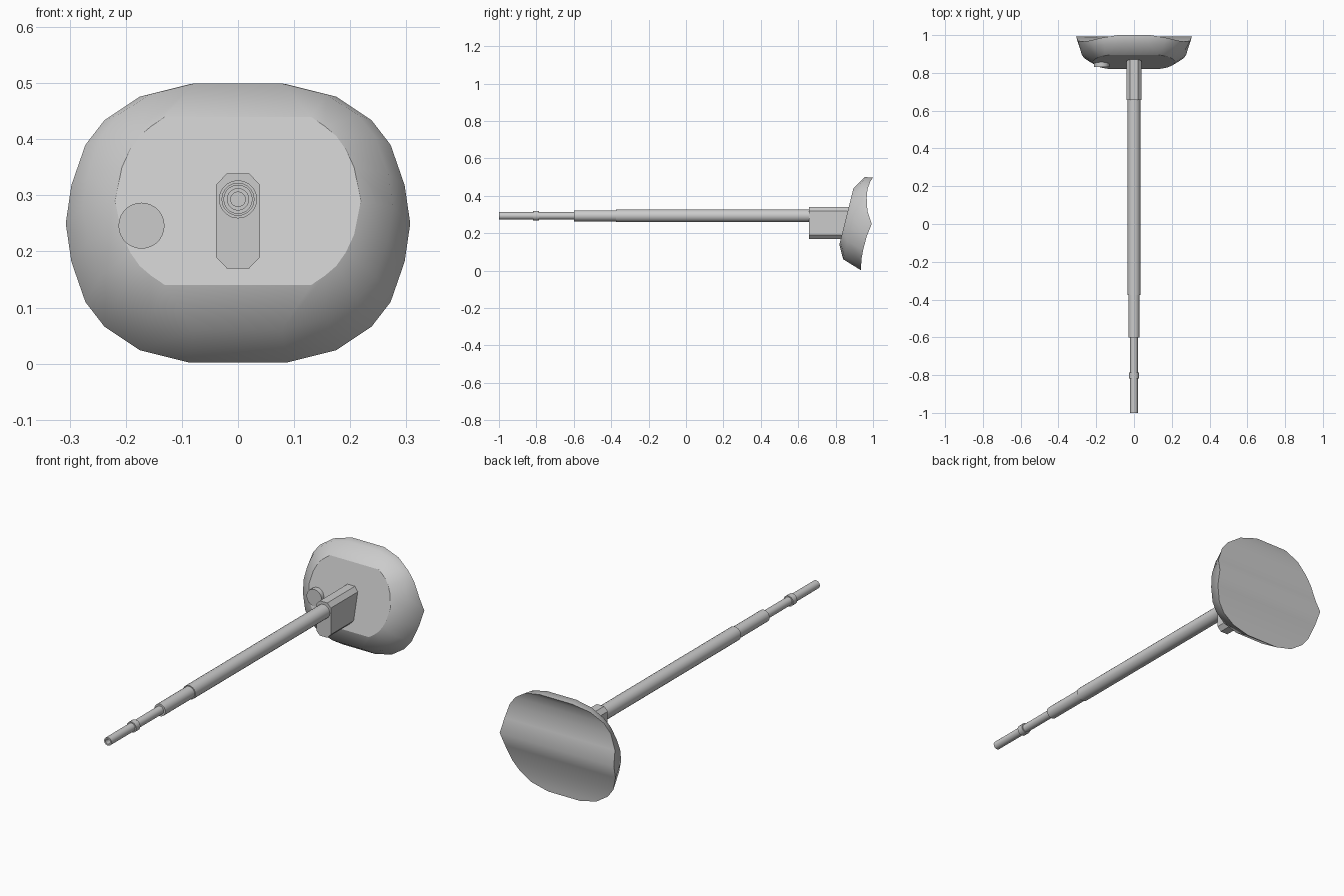
import bpy, bmesh, math
from mathutils import Matrix

if "Cube" in bpy.data.objects:
    bpy.data.objects.remove(bpy.data.objects["Cube"])

grey = bpy.data.materials.new("light grey")
grey.diffuse_color = (0.6, 0.6, 0.6, 1)
grey.use_nodes = True
grey.node_tree.nodes["Principled BSDF"].inputs["Base Color"].default_value = grey.diffuse_color


def finish(name, bm):
    bmesh.ops.recalc_face_normals(bm, faces=bm.faces)
    me = bpy.data.meshes.new(name)
    bm.to_mesh(me)
    bm.free()
    me.materials.append(grey)
    ob = bpy.data.objects.new(name, me)
    bpy.context.collection.objects.link(ob)
    return ob


def smooth(ob, angle=35):
    bpy.ops.object.select_all(action='DESELECT')
    ob.select_set(True)
    bpy.context.view_layer.objects.active = ob
    bpy.ops.object.shade_smooth_by_angle(angle=math.radians(angle))


def lathe(name, profile, x, z, sides=20):
    """Revolve (y, radius) points about an axis along y."""
    bm = bmesh.new()
    rings = [[bm.verts.new((x + r * math.cos(a), y, z + r * math.sin(a)))
              for a in (2 * math.pi * i / sides for i in range(sides))]
             for y, r in profile]
    for a, b in zip(rings, rings[1:]):
        for i in range(sides):
            j = (i + 1) % sides
            bm.faces.new((a[i], a[j], b[j], b[i]))
    bm.faces.new(rings[0])
    bm.faces.new(rings[-1])
    smooth(finish(name, bm))


def loop(half):
    """Mirror a right-hand half outline (top to bottom) into a closed loop."""
    return half + [(-x, z) for x, z in reversed(half)]


def half_outline(quarter, zc):
    return [(x, zc + h) for x, h in quarter] + [(x, zc - h) for x, h in reversed(quarter[:-1])]


# Curved pad: flat tilted front, rounded shoulder, wavy back
rim_q = [(.087, .248), (.175, .226), (.238, .184), (.272, .14), (.297, .068), (.307, 0)]
mid_q = [(x * .9, h * .885) for x, h in rim_q]
face_q = [(.13, .15), (.155, .133), (.175, .116), (.192, .092), (.207, .06), (.219, 0)]
wave = [1.0, .985, .97, .966, .97, .993, .966, .947, .939, .936, .935]

bm = bmesh.new()
face = [bm.verts.new((x, .82 + .25 * (z - .14), z)) for x, z in loop(half_outline(face_q, .29))]
mid = [bm.verts.new((x, .84 + .26 * (z - .06), z)) for x, z in loop(half_outline(mid_q, .28))]
rim = [bm.verts.new((x, y, z)) for (x, z), y in
       zip(loop(half_outline(rim_q, .25)), wave + wave[::-1])]
n = len(rim)
bm.faces.new(face)
for a, b in ((face, mid), (mid, rim)):
    for i in range(n):
        j = (i + 1) % n
        bm.faces.new((a[i], a[j], b[j], b[i]))
for i in range(n // 2 - 1):
    bm.faces.new((rim[i], rim[i + 1], rim[n - 2 - i], rim[n - 1 - i]))
for f in bm.faces:
    f.smooth = True
for ring in (face, rim):
    for i in range(n):
        bm.edges.get((ring[i], ring[(i + 1) % n])).smooth = False
finish("curved_pad", bm)

# Chamfered mounting block
bm = bmesh.new()
outline = loop([(.02, .339), (.039, .319), (.039, .19), (.02, .17)])
ends = [[bm.verts.new((x, y, z)) for x, z in outline] for y in (.657, .89)]
for e in ends:
    bm.faces.new(e)
for i in range(8):
    j = (i + 1) % 8
    bm.faces.new((ends[0][i], ends[0][j], ends[1][j], ends[1][i]))
finish("mounting_block", bm)

# Stepped rod with a hollow tip
lathe("main_tube", [(-.375, .034), (.67, .034)], 0, .293)
lathe("middle_tube", [(-.6, .0295), (-.36, .0295)], 0, .293)
lathe("tip_tube", [(-.9, .013), (-1, .013), (-1, .02), (-.59, .02)], 0, .293)
lathe("tip_collar", [(-.818, .026), (-.787, .026)], 0, .293)

# Round button on the pad
lathe("button", [(.831, .041), (.862, .041)], -.172, .246, 28)
